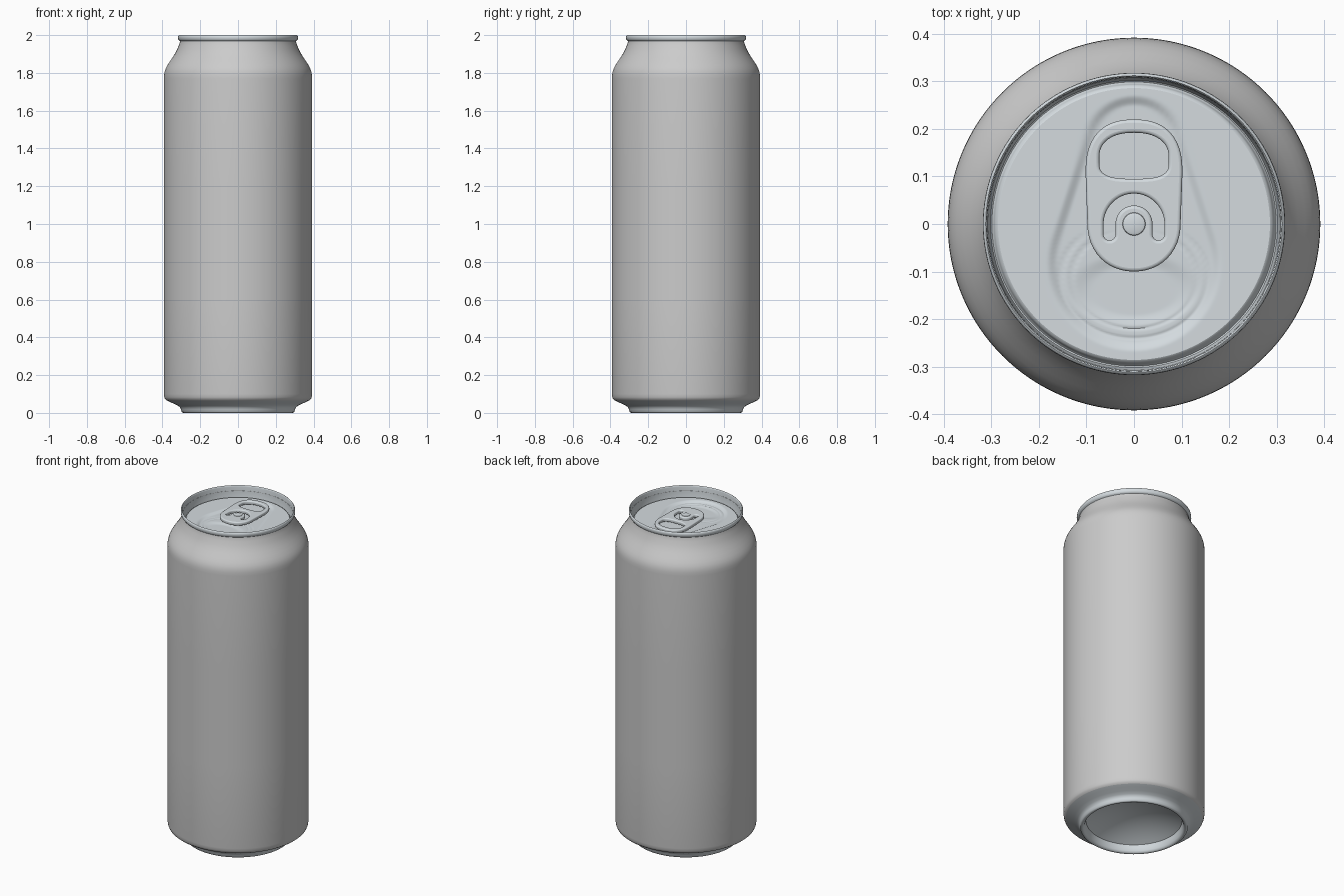
import bpy, math

if "Cube" in bpy.data.objects:
    bpy.data.objects.remove(bpy.data.objects["Cube"])

SEG = 128


def metal():
    m = bpy.data.materials.new("bare_metal")
    m.diffuse_color = (0.66, 0.71, 0.74, 1)
    m.use_nodes = True
    m.node_tree.nodes["Principled BSDF"].inputs["Base Color"].default_value = m.diffuse_color
    return m


METAL = metal()


def smooth(ob, angle=40):
    bpy.ops.object.select_all(action='DESELECT')
    ob.select_set(True)
    bpy.context.view_layer.objects.active = ob
    bpy.ops.object.shade_smooth_by_angle(angle=math.radians(angle))


def lathe(name, profile, mat=None, height=None):
    """Revolve (radius, z) points; height(x, y) adds relief to the surface."""
    verts, faces, rings = [], [], []
    for r, z in profile:
        ring = []
        for k in range(SEG if r > 1e-6 else 1):
            a = 2 * math.pi * k / SEG
            x, y = r * math.cos(a), r * math.sin(a)
            ring.append(len(verts))
            verts.append((x, y, z + (height(x, y) if height else 0)))
        rings.append(ring)
    for lo, hi in zip(rings, rings[1:]):
        for k in range(SEG):
            n = (k + 1) % SEG
            f = [lo[k % len(lo)], lo[n % len(lo)], hi[n % len(hi)], hi[k % len(hi)]]
            faces.append(list(dict.fromkeys(f)))
    me = bpy.data.meshes.new(name)
    me.from_pydata(verts, [], faces)
    ob = bpy.data.objects.new(name, me)
    bpy.context.collection.objects.link(ob)
    if mat:
        me.materials.append(mat)
    smooth(ob)
    return ob


# Side wall with shoulder and neck
lathe("body_wall", [
    (0.378, 0.066), (0.386, 0.073), (0.390, 0.083), (0.392, 0.10), (0.392, 0.60),
    (0.392, 1.20), (0.392, 1.77), (0.391, 1.79), (0.388, 1.808), (0.382, 1.825),
    (0.373, 1.842), (0.360, 1.862), (0.345, 1.884), (0.332, 1.905), (0.322, 1.925),
    (0.314, 1.945), (0.309, 1.958), (0.307, 1.968)])

# Domed underside, standing ring and lower taper
dome = [(0.266 * t, 0.12 - 0.075 * t * t) for t in (i / 12 for i in range(13))]
lathe("base", dome + [
    (0.270, 0.03), (0.274, 0.012), (0.280, 0.003), (0.287, 0.0), (0.294, 0.001),
    (0.299, 0.006), (0.302, 0.018), (0.307, 0.029), (0.316, 0.037), (0.335, 0.047),
    (0.360, 0.057), (0.378, 0.066)], METAL)

# Rolled rim and countersink groove
lathe("rim", [
    (0.307, 1.968), (0.313, 1.972), (0.317, 1.978), (0.318, 1.988), (0.317, 1.995),
    (0.314, 1.999), (0.312, 2.0), (0.310, 1.998), (0.3085, 1.99), (0.307, 1.96),
    (0.304, 1.925), (0.302, 1.917), (0.299, 1.915), (0.296, 1.918), (0.294, 1.927),
    (0.291, 1.934), (0.286, 1.937)], METAL)


def step(t):
    t = min(max(t, 0), 1)
    return t * t * (3 - 2 * t)


def teardrop(x, y):
    """Signed distance to the hull of a small rear and a large front circle."""
    ya, ra, yb, rb = 0.165, 0.095, -0.085, 0.172
    x, h = abs(x), ya - yb
    s = (rb - ra) / h
    c = math.sqrt(1 - s * s)
    py = y - yb
    k = c * py - s * x
    if k < 0:
        return math.hypot(x, py) - rb
    if k > c * h:
        return math.hypot(x, y - ya) - ra
    return x * c + py * s - rb


def ellipse(x, y, cy, a, b):
    return (math.hypot(x / a, (y - cy) / b) - 1) * min(a, b)


def relief(x, y):
    # Recessed panel, finger hollow and the two score lines of the opening
    z = -0.008 * step(0.5 - teardrop(x, y) / 0.024)
    z -= 0.005 * step(0.5 - ellipse(x, y, -0.14, 0.115, 0.065) / 0.03)
    fade = step((-0.01 - y) / 0.04)
    for a, b in ((0.155, 0.125), (0.132, 0.105)):
        d = ellipse(x, y, -0.115, a, b)
        z -= 0.002 * fade * math.exp(-(d / 0.003) ** 2)
    return z


N = 95
lathe("lid_panel", [(0.286 * (1 - i / N), 1.937) for i in range(N + 1)], METAL, relief)

# Rivet holding the tab
lathe("rivet", [(0.034, 1.926), (0.027, 1.934), (0.025, 1.962), (0.023, 1.966),
                (0.018, 1.968), (0.0, 1.968)], METAL)


def rounded(top, bottom, n=24):
    """Closed outline from two half superellipses (centre y, half width, height, power)."""
    pts = []
    for (cy, a, b, p), sign in ((top, 1), (bottom, -1)):
        for i in range(n + 1):
            t = math.pi * i / n
            c, s = math.cos(t), max(math.sin(t), 0)
            pts.append((sign * a * math.copysign(abs(c) ** (2 / p), c),
                        cy + sign * b * s ** (2 / p)))
    return pts


def arc(cx, cy, r, a0, a1, n=16):
    return [(cx + r * math.cos(math.radians(a0 + (a1 - a0) * i / n)),
             cy + r * math.sin(math.radians(a0 + (a1 - a0) * i / n))) for i in range(n + 1)]


# Pull tab: outline, finger hole and U-shaped slot around the rivet
outline = rounded((0.11, 0.102, 0.11, 2.4), (0.0, 0.098, 0.10, 2.1))
finger_hole = rounded((0.14, 0.073, 0.052, 2.3), (0.13, 0.073, 0.035, 3))
slot = (arc(0, 0, 0.064, 0, 180, 32) + arc(-0.0515, -0.022, 0.0125, 180, 360)
        + arc(0, 0, 0.039, 180, 0, 32) + arc(0.0515, -0.022, 0.0125, 180, 360))

cu = bpy.data.curves.new("pull_tab", 'CURVE')
cu.dimensions = '2D'
cu.fill_mode = 'BOTH'
cu.extrude = 0.004
cu.bevel_depth = 0.007
cu.bevel_resolution = 3
cu.offset = -0.007
for loop in (outline, finger_hole, slot):
    # Drop coincident neighbours before making the spline
    pts = [p for i, p in enumerate(loop) if math.dist(p, loop[i - 1]) > 1e-5]
    sp = cu.splines.new('POLY')
    sp.points.add(len(pts) - 1)
    for q, (x, y) in zip(sp.points, pts):
        q.co = (x, y, 0, 1)
    sp.use_cyclic_u = True
cu.materials.append(METAL)
tab = bpy.data.objects.new("pull_tab", cu)
tab.location.z = 1.953
bpy.context.collection.objects.link(tab)
bpy.ops.object.select_all(action='DESELECT')
tab.select_set(True)
bpy.context.view_layer.objects.active = tab
bpy.ops.object.convert(target='MESH')
smooth(bpy.context.view_layer.objects.active)
